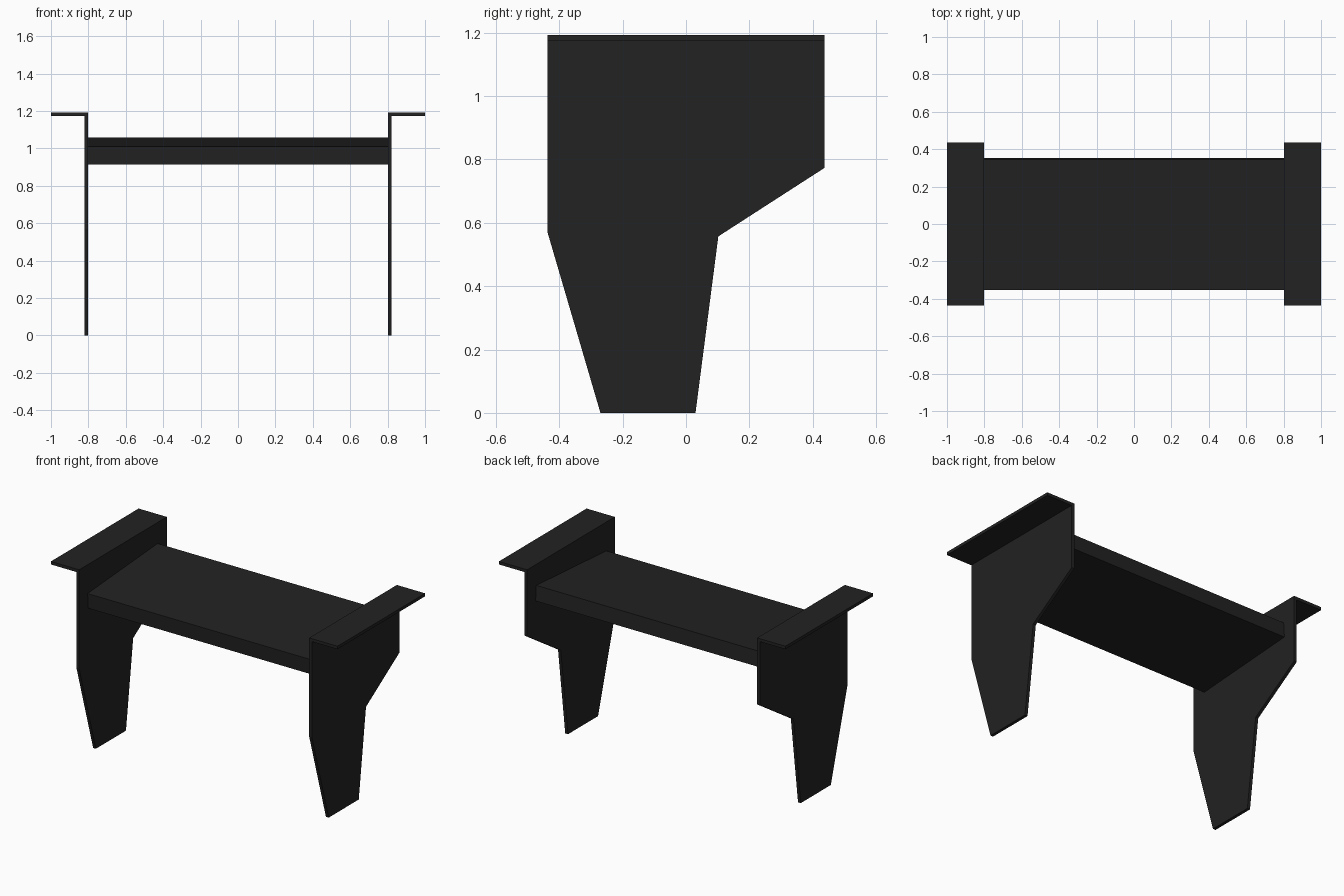
import bpy
import bmesh
import math
from mathutils import Matrix, Vector

old = bpy.data.objects.get("Cube")
if old:
    bpy.data.objects.remove(old, do_unlink=True)

# One charcoal finish for the whole table
charcoal = bpy.data.materials.new("charcoal")
charcoal.use_nodes = True
colour = (0.016, 0.016, 0.016, 1)
charcoal.diffuse_color = colour
charcoal.node_tree.nodes["Principled BSDF"].inputs["Base Color"].default_value = colour


def add_object(name, bm):
    bmesh.ops.recalc_face_normals(bm, faces=bm.faces)
    mesh = bpy.data.meshes.new(name)
    bm.to_mesh(mesh)
    bm.free()
    mesh.materials.append(charcoal)
    obj = bpy.data.objects.new(name, mesh)
    bpy.context.collection.objects.link(obj)
    return obj


def box(name, size, centre, tilt=0):
    bm = bmesh.new()
    bmesh.ops.create_cube(bm, size=1, matrix=Matrix.Diagonal((*size, 1)))
    obj = add_object(name, bm)
    obj.location = centre
    obj.rotation_euler.x = tilt
    return obj


def side_panel(name, profile, x_start, x_end):
    bm = bmesh.new()
    face = bm.faces.new([bm.verts.new((x_start, y, z)) for y, z in profile])
    result = bmesh.ops.extrude_face_region(bm, geom=[face])
    verts = [v for v in result["geom"] if isinstance(v, bmesh.types.BMVert)]
    bmesh.ops.translate(bm, verts=verts, vec=Vector((x_end - x_start, 0, 0)))
    return add_object(name, bm)


HALF_DEPTH = 0.437
TOP = 1.193
THICK = 0.019
INNER = 0.803

# Leg outline in (y, z): wide upper panel tapering to a narrow foot
leg_profile = [
    (-HALF_DEPTH, TOP - THICK), (-HALF_DEPTH, 0.57), (-0.27, 0), (0.03, 0),
    (0.102, 0.557), (HALF_DEPTH, 0.773), (HALF_DEPTH, TOP - THICK),
]

# Mirrored legs, each with an outward armrest ledge
for side, sign in (("left", 1), ("right", -1)):
    side_panel(side + "_leg", leg_profile, sign * INNER, sign * (INNER + THICK))
    box(side + "_ledge", (1 - INNER, 2 * HALF_DEPTH, THICK),
        (sign * (1 + INNER) / 2, 0, TOP - THICK / 2))

# Thick board between the legs, rising gently to the back
box("board", (2 * INNER, 0.70, 0.096), (0, 0, 0.9875), math.radians(4))
